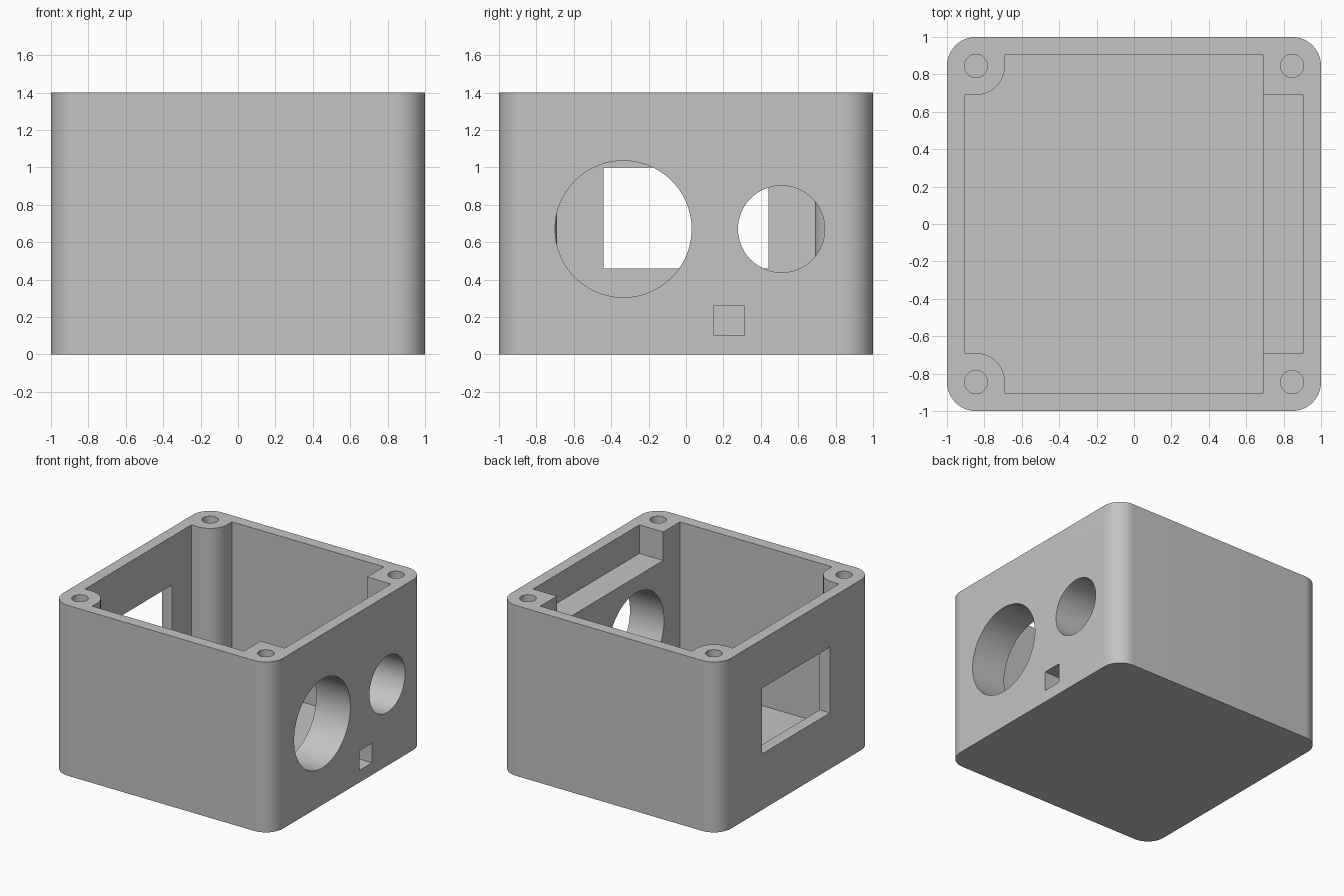
import bpy
import bmesh
from math import cos, sin, pi, radians

cube = bpy.data.objects.get("Cube")
if cube:
    bpy.data.objects.remove(cube, do_unlink=True)

HEIGHT, FLOOR = 1.4, 0.09
INNER, POST = 0.907, 0.69       # inner wall face, corner post face
SCREW, ROUND = 0.845, 0.155     # screw centre, corner radius

grey = bpy.data.materials.new("plain grey")
grey.use_nodes = True
colour = (0.55, 0.55, 0.55, 1)
grey.diffuse_color = colour
grey.node_tree.nodes["Principled BSDF"].inputs["Base Color"].default_value = colour


def arc(cx, cy, r, start, end, steps):
    angles = [radians(start + (end - start) * i / steps) for i in range(steps + 1)]
    return [(cx + r * cos(a), cy + r * sin(a)) for a in angles]


def circle(cx, cy, r, steps=64):
    return arc(cx, cy, r, 0, 360, steps)[:-1]


def rect(a0, a1, b0, b1):
    return [(a0, b0), (a1, b0), (a1, b1), (a0, b1)]


def prism(name, outline, low, high, axis="z"):
    """Extrude a closed outline along z (outline in x, y) or x (outline in y, z)."""
    bm = bmesh.new()
    place = (lambda a, b: (a, b, low)) if axis == "z" else (lambda a, b: (low, a, b))
    face = bm.faces.new([bm.verts.new(place(a, b)) for a, b in outline])
    top = bmesh.ops.extrude_face_region(bm, geom=[face])["geom"]
    move = (0, 0, high - low) if axis == "z" else (high - low, 0, 0)
    bmesh.ops.translate(bm, vec=move, verts=[v for v in top if isinstance(v, bmesh.types.BMVert)])
    bmesh.ops.recalc_face_normals(bm, faces=bm.faces[:])
    mesh = bpy.data.meshes.new(name)
    bm.to_mesh(mesh)
    bm.free()
    mesh.materials.append(grey)
    obj = bpy.data.objects.new(name, mesh)
    bpy.context.collection.objects.link(obj)
    return obj


# Outer shell with rounded upright corners
outline = []
for i, (sx, sy) in enumerate([(1, 1), (-1, 1), (-1, -1), (1, -1)]):
    outline += arc(sx * SCREW, sy * SCREW, ROUND, 90 * i, 90 * i + 90, 16)
box = prism("enclosure_box", outline, 0, HEIGHT)

# Main cavity, leaving round posts on one side and a thick wall on the other
above = HEIGHT + 0.1
cavity = [(POST, -INNER), (POST, INNER), (-POST, INNER)]
cavity += arc(-SCREW, SCREW, ROUND, 0, -90, 16)
cavity += [(-INNER, POST), (-INNER, -POST)]
cavity += arc(-SCREW, -SCREW, ROUND, 90, 0, 16)
cavity += [(-POST, -INNER)]
cutters = [
    prism("cavity_cutter", cavity, FLOOR, above),
    prism("ledge_cutter", rect(POST - 0.1, INNER, -POST, POST), 1.165, above),
    # Openings in the thick wall
    prism("large_port_cutter", circle(-0.335, 0.67, 0.365, 96), 0.6, 1.1, "x"),
    prism("small_port_cutter", circle(0.51, 0.67, 0.232), 0.6, 1.1, "x"),
    prism("cable_slot_cutter", rect(0.15, 0.31, 0.10, 0.26), 0.6, 1.1, "x"),
    # Window in the thin wall
    prism("window_cutter", rect(-0.44, 0.44, 0.46, 1.0), -1.1, -0.8, "x"),
]
# Blind screw holes
for sx in (-1, 1):
    for sy in (-1, 1):
        cutters.append(prism("screw_hole_cutter", circle(sx * SCREW, sy * SCREW, 0.062, 32),
                             0.8, above))

bpy.context.view_layer.objects.active = box
for cutter in cutters:
    cutter.hide_render = True
    mod = box.modifiers.new(cutter.name, "BOOLEAN")
    mod.operation = "DIFFERENCE"
    mod.solver = "EXACT"
    mod.object = cutter
    bpy.ops.object.modifier_apply(modifier=mod.name)
for cutter in cutters:
    bpy.data.objects.remove(cutter, do_unlink=True)

bpy.ops.object.select_all(action="DESELECT")
box.select_set(True)
bpy.ops.object.shade_smooth_by_angle(angle=radians(30))
